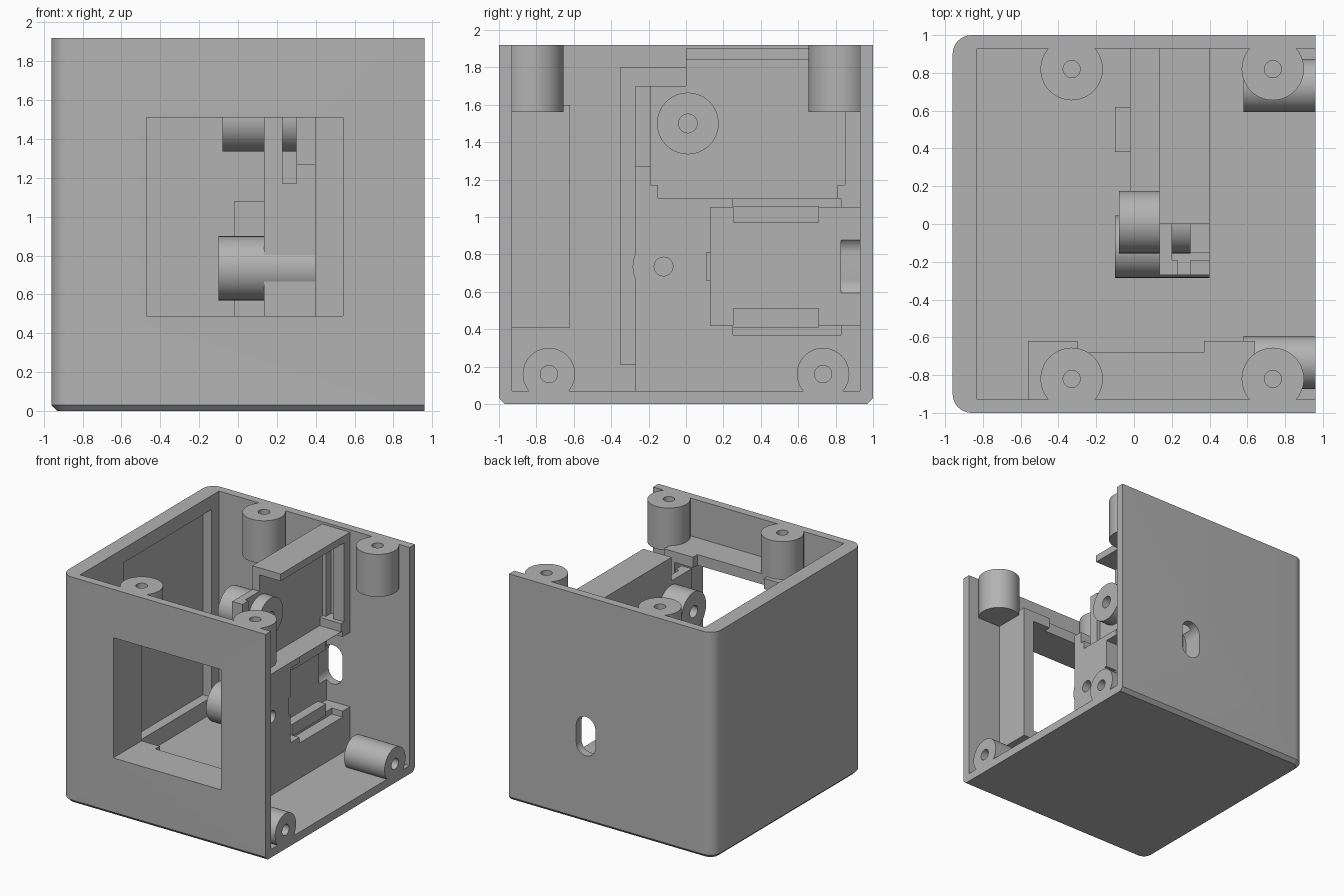
import bpy, bmesh, math
from mathutils import Matrix

if "Cube" in bpy.data.objects:
    bpy.data.objects.remove(bpy.data.objects["Cube"], do_unlink=True)

grey = bpy.data.materials.new("plastic_grey")
grey.use_nodes = True
grey.diffuse_color = (0.45, 0.45, 0.45, 1)
grey.node_tree.nodes["Principled BSDF"].inputs["Base Color"].default_value = (0.45, 0.45, 0.45, 1)


def finish(bm, name):
    bmesh.ops.recalc_face_normals(bm, faces=bm.faces)
    me = bpy.data.meshes.new(name)
    bm.to_mesh(me)
    bm.free()
    me.materials.append(grey)
    ob = bpy.data.objects.new(name, me)
    bpy.context.scene.collection.objects.link(ob)
    return ob


def box_mesh(x, y, z):
    bm = bmesh.new()
    bmesh.ops.create_cube(bm, size=1)
    for v in bm.verts:
        v.co = [r[0] if c < 0 else r[1] for c, r in zip(v.co, (x, y, z))]
    return bm


def box(x, y, z, name="cutter"):
    return finish(box_mesh(x, y, z), name)


def cyl(axis, centre, r, span, name="cutter"):
    """Cylinder along axis; centre gives the other two coordinates in order."""
    bm = bmesh.new()
    bmesh.ops.create_cone(bm, cap_ends=True, segments=48, radius1=r, radius2=r,
                          depth=span[1] - span[0])
    mid = sum(span) / 2
    if axis == "x":
        m = Matrix.Translation((mid, *centre)) @ Matrix.Rotation(math.pi / 2, 4, "Y")
    elif axis == "y":
        m = Matrix.Translation((centre[0], mid, centre[1])) @ Matrix.Rotation(math.pi / 2, 4, "X")
    else:
        m = Matrix.Translation((*centre, mid))
    bm.transform(m)
    return finish(bm, name)


def combine(ob, tools, op="DIFFERENCE"):
    """Apply booleans in turn and remove the tools."""
    for t in tools:
        mod = ob.modifiers.new("bool", "BOOLEAN")
        mod.operation, mod.solver, mod.object = op, "EXACT", t
    bpy.context.view_layer.update()
    dg = bpy.context.evaluated_depsgraph_get()
    me = bpy.data.meshes.new_from_object(ob.evaluated_get(dg))
    ob.modifiers.clear()
    ob.data = me
    for t in tools:
        bpy.data.objects.remove(t, do_unlink=True)


def smooth(ob):
    bpy.ops.object.select_all(action="DESELECT")
    ob.select_set(True)
    bpy.context.view_layer.objects.active = ob
    bpy.ops.object.shade_smooth_by_angle(angle=math.radians(30))


def cable_slot(y):
    """Three cutters forming an upright rounded slot."""
    return [box((0.15, 0.33), y, (0.66, 0.81)),
            cyl("y", (0.24, 0.66), 0.09, y), cyl("y", (0.24, 0.81), 0.09, y)]


# Outer case: open at the top and right, rounded left corners, chamfered base
bm = box_mesh((-0.96, 0.96), (-1, 1), (0, 1.92))
upright = [e for e in bm.edges if all(v.co.x < -0.9 for v in e.verts)
           and abs(e.verts[0].co.z - e.verts[1].co.z) > 1]
bmesh.ops.bevel(bm, geom=upright, offset=0.1, segments=8, profile=0.5, affect="EDGES")
base = [e for e in bm.edges if all(v.co.z < 0.01 for v in e.verts)
        and not all(v.co.x > 0.95 for v in e.verts)]
bmesh.ops.bevel(bm, geom=base, offset=0.03, segments=1, affect="EDGES")
case = finish(bm, "case")
combine(case, [
    box((-0.83, 1.2), (-0.93, 0.93), (0.07, 2.2)),
    box((-0.91, -0.7), (-0.35, 0.83), (0.21, 1.8)),
    box((-0.47, 0.54), (-1.2, -0.8), (0.49, 1.51)),
] + cable_slot((0.83, 1.2)))
smooth(case)

# Deep frame around the front window, relieved at mid top and bottom
frame = box((-0.56, 0.64), (-0.94, -0.62), (0.41, 1.6), "window_frame")
combine(frame, [box((-0.47, 0.54), (-1.1, -0.4), (0.49, 1.51)),
                box((-0.3, 0.37), (-0.68, -0.4), (0.3, 1.7))])

# Screw posts for the lid and for the side cover
for sy, side in ((-1, "front"), (1, "back")):
    for x, end in ((-0.33, "left"), (0.735, "right")):
        post = cyl("z", (x, sy * 0.82), 0.165, (1.56, 1.92), f"lid_post_{side}_{end}")
        combine(post, [cyl("z", (x, sy * 0.82), 0.045, (1.65, 2.1))])
        smooth(post)
    post = cyl("x", (sy * 0.733, 0.16), 0.14, (0.58, 0.96), f"side_post_{side}")
    combine(post, [cyl("x", (sy * 0.733, 0.16), 0.046, (0.7, 1.1))])
    smooth(post)

# Inner partition that carries the two circuit boards
profile = [(-0.27, 0.05), (0.94, 0.05), (0.94, 1.9), (0, 1.9), (0, 1.7), (-0.27, 1.7)]
bm = bmesh.new()
face = bm.faces.new([bm.verts.new((0.135, y, z)) for y, z in profile])
ext = bmesh.ops.extrude_face_region(bm, geom=[face])
for g in ext["geom"]:
    if isinstance(g, bmesh.types.BMVert):
        g.co.x = 0.4
partition = finish(bm, "partition")
combine(partition, [
    box((-0.02, 0.2), (0.1, 0.938), (0.38, 1.08)),
    box((-0.1, 0.1), (0.38, 0.62), (0.62, 0.85)),
], "UNION")
tall = (1.17, 1.84)
combine(partition, [
    # upper board bay with its ledge, flange and edge grooves
    box((0.2, 0.6), (-0.19, 0.85), tall),
    box((0.2, 0.6), (-0.15, 0.81), (1.1, 1.3)),
    box((0.23, 0.6), (-0.4, -0.18), (1.27, 1.8)),
    box((0.23, 0.3), (-0.4, -0.18), (1.17, 1.4)),
    box((0.23, 0.3), (0.8, 0.92), tall),
    # lower board pocket with clip reliefs and cable slot
    box((0.18, 0.6), (0.13, 1.1), (0.42, 1.05)),
    box((0.3, 0.6), (0.25, 0.83), (0.37, 1.098)),
    box((0.3, 0.6), (0.11, 0.2), (0.66, 0.81)),
] + cable_slot((0.83, 1.1)) + [
    cyl("x", (-0.12, 0.735), 0.05, (-0.5, 0.7)),
    cyl("x", (0.01, 1.5), 0.05, (-0.5, 0.7)),
])
smooth(partition)

# Retaining clips of the lower pocket
for name, z in (("upper_clip", (0.97, 1.06)), ("lower_clip", (0.41, 0.51))):
    box((0.25, 0.33), (0.25, 0.71), z, name)

# Pivot bosses through the partition
for name, c, span in (("lower_boss", (-0.12, 0.735), (-0.1, 0.399)),
                      ("upper_boss", (0.01, 1.5), (-0.08, 0.3))):
    boss = cyl("x", c, 0.165, span, name)
    combine(boss, [cyl("x", c, 0.05, (-0.5, 0.7))])
    if name == "lower_boss":
        combine(boss, [box((0.18, 0.6), (0.13, 0.5), (0.42, 1.05))])
    smooth(boss)
